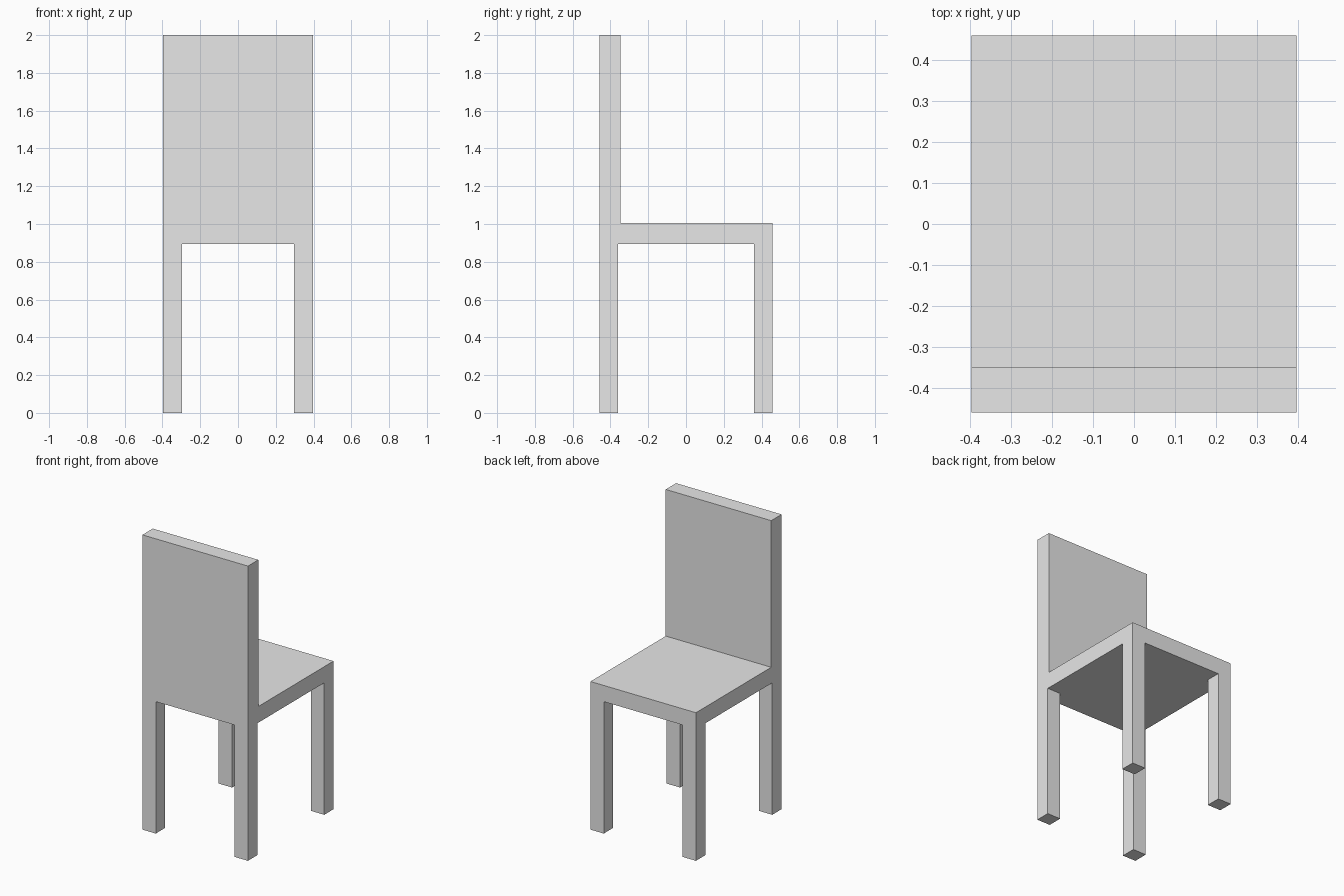
import bpy

# Remove the default cube
old = bpy.data.objects.get("Cube")
if old:
    bpy.data.objects.remove(old, do_unlink=True)

# Single plain grey
GREY = (0.8, 0.8, 0.8, 1.0)
grey = bpy.data.materials.new("plain_grey")
grey.use_nodes = True
grey.diffuse_color = GREY
for node in grey.node_tree.nodes:
    if node.type == 'BSDF_PRINCIPLED':
        node.inputs["Base Color"].default_value = GREY


def box(name, low, high):
    """Axis-aligned box between two corners."""
    centre = [(a + b) / 2 for a, b in zip(low, high)]
    size = [b - a for a, b in zip(low, high)]
    bpy.ops.mesh.primitive_cube_add(size=1, location=centre)
    ob = bpy.context.object
    ob.name = name
    ob.scale = size
    bpy.ops.object.transform_apply(location=False, rotation=False, scale=True)
    ob.data.materials.append(grey)
    return ob


HALF_W, HALF_D = 0.396, 0.459
SEAT_LOW, SEAT_TOP = 0.895, 1.005
LEG = 0.1

# Seat slab and tall backrest
box("seat", (-HALF_W, -HALF_D, SEAT_LOW), (HALF_W, HALF_D, SEAT_TOP))
box("backrest", (-HALF_W, -HALF_D, SEAT_TOP), (HALF_W, -0.348, 2.0))

# Four square legs flush with the seat corners
for side, sx in (("right", -1), ("left", 1)):
    for end, sy in (("front", -1), ("back", 1)):
        xs = sorted((sx * HALF_W, sx * (HALF_W - LEG)))
        ys = sorted((sy * HALF_D, sy * (HALF_D - LEG)))
        box(f"{end}_{side}_leg", (xs[0], ys[0], 0), (xs[1], ys[1], SEAT_LOW))
